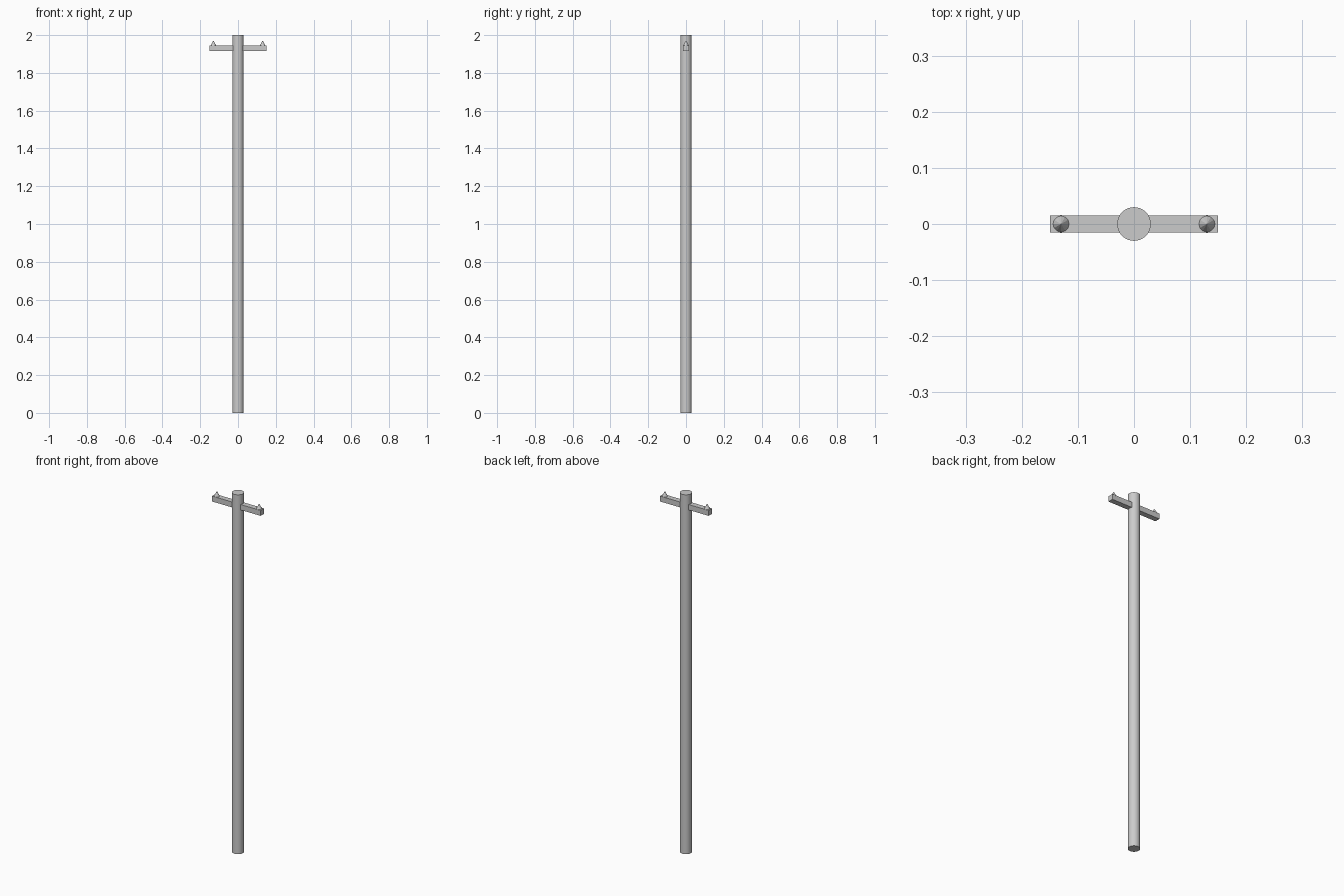
import bpy
from math import radians

if "Cube" in bpy.data.objects:
    bpy.data.objects.remove(bpy.data.objects["Cube"])


def finish(name):
    obj = bpy.context.object
    obj.name = name
    return obj


# Tall round pole
bpy.ops.mesh.primitive_cylinder_add(vertices=32, radius=0.03, depth=2, location=(0, 0, 1))
finish("pole")
bpy.ops.object.shade_smooth_by_angle(angle=radians(30))

# Square crossarm through the pole near the top
bpy.ops.mesh.primitive_cube_add(size=1, location=(0, 0, 1.93))
arm = finish("crossarm")
arm.scale = (0.3, 0.03, 0.03)
bpy.ops.object.transform_apply(location=False, rotation=False, scale=True)

# Pointed insulators at both arm ends
for side, x in (("left", -0.13), ("right", 0.13)):
    bpy.ops.mesh.primitive_cone_add(vertices=12, radius1=0.016, radius2=0,
                                    depth=0.03, location=(x, 0, 1.957))
    finish(f"insulator_{side}")
